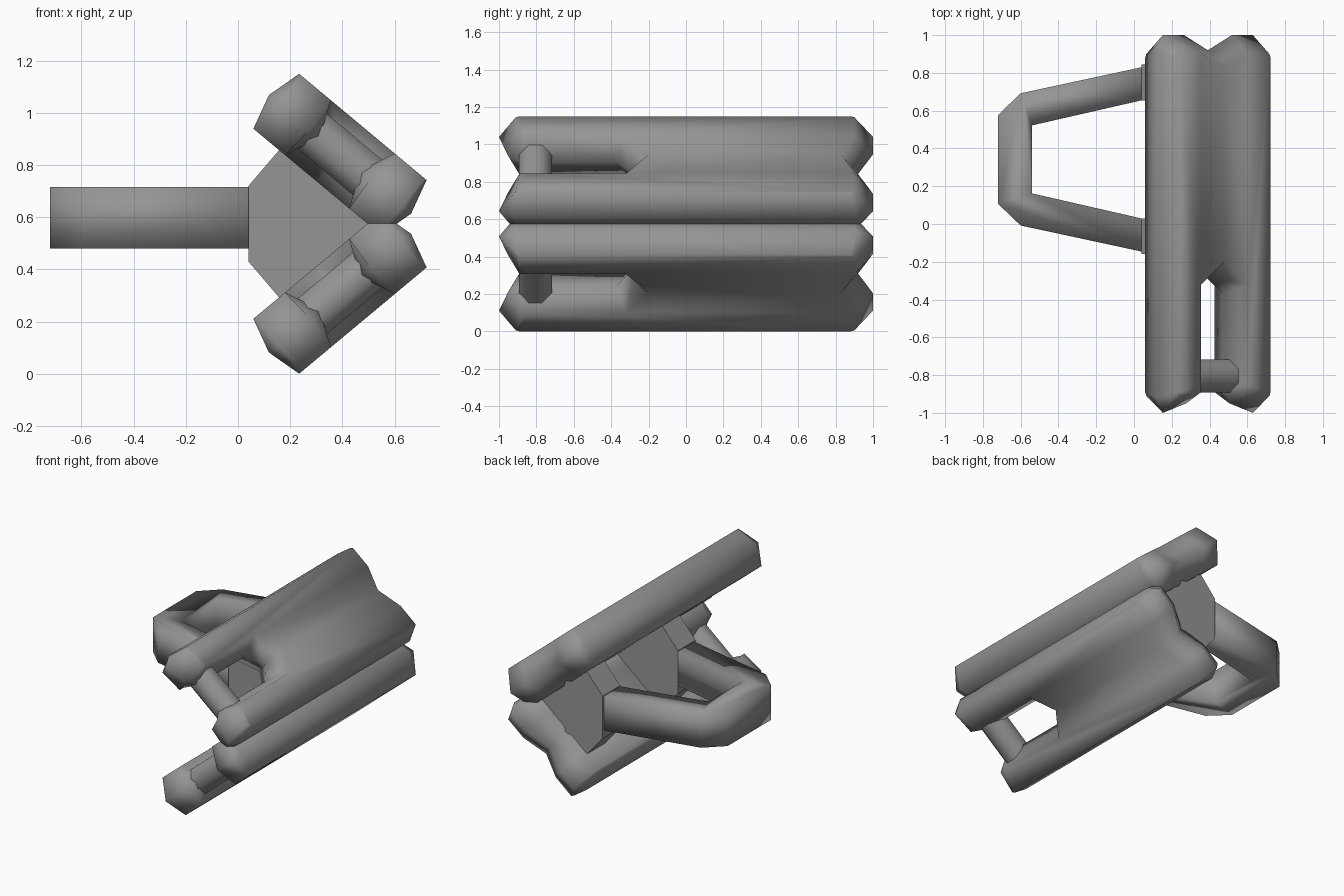
import bpy, bmesh, math
from mathutils import Matrix

cube = bpy.data.objects.get("Cube")
if cube:
    bpy.data.objects.remove(cube, do_unlink=True)

grey = bpy.data.materials.new("plain grey")
grey.use_nodes = True
colour = (0.3, 0.3, 0.3, 1)
grey.diffuse_color = colour
grey.node_tree.nodes["Principled BSDF"].inputs["Base Color"].default_value = colour

MID_Z = 0.575


def finish(bm, name, smooth_angle):
    bmesh.ops.remove_doubles(bm, verts=bm.verts, dist=0.0005)
    bmesh.ops.recalc_face_normals(bm, faces=bm.faces)
    mesh = bpy.data.meshes.new(name)
    bm.to_mesh(mesh)
    bm.free()
    mesh.materials.append(grey)
    obj = bpy.data.objects.new(name, mesh)
    bpy.context.collection.objects.link(obj)
    bpy.ops.object.select_all(action='DESELECT')
    obj.select_set(True)
    bpy.context.view_layer.objects.active = obj
    bpy.ops.object.shade_smooth_by_angle(angle=math.radians(smooth_angle))
    return obj


def prism(name, outline, place, low, high, smooth_angle):
    """Extrude an outline between two levels of the remaining axis."""
    bm = bmesh.new()
    rings = [[bm.verts.new(place(a, b, t)) for a, b in outline] for t in (low, high)]
    for ring in rings:
        bm.faces.new(ring)
    for i in range(len(outline)):
        j = (i + 1) % len(outline)
        bm.faces.new((rings[0][i], rings[0][j], rings[1][j], rings[1][i]))
    return finish(bm, name, smooth_angle)


# Half outline of a forked slab, from rear notch round the side to the slot
half_thick = 0.137
face_ring = [(0, 0.83), (0.16, 0.9), (0.31, 0.9), (0.318, 0.88), (0.318, -0.89),
             (0.31, -0.91), (0.16, -0.89), (0.16, -0.85), (0.16, -0.32), (0, -0.2)]
middle_ring = [(0, 0.92), (0.165, 1), (0.31, 1), (0.355, 0.91), (0.355, -0.92),
               (0.31, -1), (0.15, -0.95), (0.1, -0.88), (0.1, -0.37), (0, -0.27)]


def slab_placement(sign):
    tilt = Matrix.Rotation(math.radians(39.8), 4, 'Y')
    place = Matrix.Translation((0.391, 0, 0.266)) @ tilt
    return Matrix.Translation((0, 0, MID_Z)) @ Matrix.Diagonal((1, 1, sign, 1)) @ place


def forked_slab(name, sign):
    bm = bmesh.new()
    for side in (-1, 1):
        top, mid, low = [[bm.verts.new((side * x, y, h)) for x, y in ring]
                         for ring, h in ((face_ring, half_thick), (middle_ring, 0),
                                         (face_ring, -half_thick))]
        for a, b in ((top, mid), (mid, low)):
            for i in range(len(a) - 1):
                bm.faces.new((a[i], a[i + 1], b[i + 1], b[i]))
        for flat in (top, low):
            bm.faces.new(flat[1:9])
            bm.faces.new((flat[0], flat[1], flat[8], flat[9]))
    bm.transform(slab_placement(sign))
    return finish(bm, name, 80)


# Rod joining the two prongs of a slab
def cross_rod(name, sign):
    bm = bmesh.new()
    bmesh.ops.create_cone(bm, cap_ends=True, segments=8, radius1=0.095, radius2=0.095,
                          depth=0.46,
                          matrix=Matrix.Rotation(math.pi / 2, 4, 'Y')
                          @ Matrix.Rotation(math.pi / 8, 4, 'Z'))
    bm.transform(slab_placement(sign) @ Matrix.Translation((0, -0.805, 0)))
    return finish(bm, name, 60)


for label, sign in (("upper", 1), ("lower", -1)):
    forked_slab(label + "_slab", sign)
    cross_rod(label + "_rod", sign)

# Wedge brackets holding the slabs apart
upper = [(0.04, 0.145), (0.19, 0.32), (0.50, 0.06)]
wedge = upper + [(x, -z) for x, z in reversed(upper)]
for label, y in (("front", -0.065), ("rear", 0.75)):
    prism(label + "_bracket", wedge, lambda a, b, t: (a, t, MID_Z + b),
          y - 0.095, y + 0.095, 30)

# Bent handle
centre_y = 0.342
arm = [(0.05, 0.49), (-0.6, 0.35), (-0.72, 0.235)]
inner_arm = [(-0.54, 0.18), (0.05, 0.315)]
handle = (arm + [(x, -y) for x, y in reversed(arm)]
          + [(x, -y) for x, y in reversed(inner_arm)] + inner_arm)
prism("handle", handle, lambda a, b, t: (a, centre_y + b, t), 0.48, 0.715, 100)
